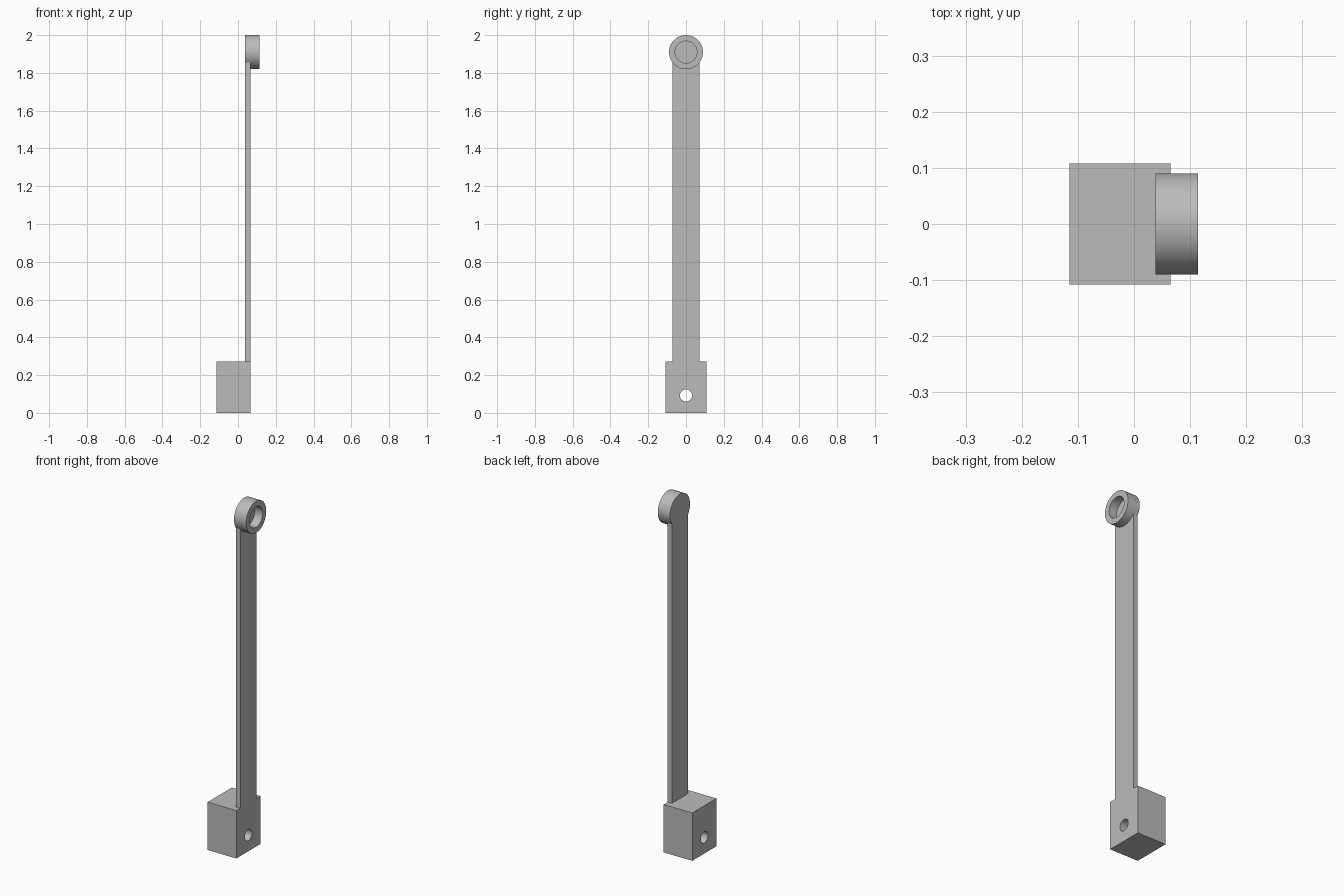
import bpy, bmesh, math

if "Cube" in bpy.data.objects:
    bpy.data.objects.remove(bpy.data.objects["Cube"])

X_BACK, X_FACE, X_RIM = 0.038, 0.065, 0.114   # plate back, plate face, ring rim
BOX_X, BOX_Y, BOX_TOP = -0.115, 0.108, 0.272
STRIP_Y = 0.072
EYE_Z, EYE_R, BORE_R = 1.91, 0.09, 0.058
SEG = 64

grey = bpy.data.materials.new("plain grey")
grey.diffuse_color = (0.5, 0.5, 0.5, 1)
grey.use_nodes = True
grey.node_tree.nodes["Principled BSDF"].inputs["Base Color"].default_value = grey.diffuse_color


def finish(name, bm):
    bmesh.ops.recalc_face_normals(bm, faces=bm.faces)
    mesh = bpy.data.meshes.new(name)
    bm.to_mesh(mesh)
    bm.free()
    ob = bpy.data.objects.new(name, mesh)
    bpy.context.collection.objects.link(ob)
    mesh.materials.append(grey)
    return ob


def prism(name, outline, x0, x1):
    """Extrude a (y, z) outline along x."""
    bm = bmesh.new()
    face = bm.faces.new([bm.verts.new((x0, y, z)) for y, z in outline])
    out = bmesh.ops.extrude_face_region(bm, geom=[face])
    verts = [v for v in out["geom"] if isinstance(v, bmesh.types.BMVert)]
    bmesh.ops.translate(bm, verts=verts, vec=(x1 - x0, 0, 0))
    return finish(name, bm)


def arc(r, z, a0, a1, n):
    return [(r * math.cos(a0 + (a1 - a0) * i / n), z + r * math.sin(a0 + (a1 - a0) * i / n))
            for i in range(n + 1)]


def smooth(ob):
    bpy.ops.object.select_all(action='DESELECT')
    ob.select_set(True)
    bpy.context.view_layer.objects.active = ob
    bpy.ops.object.shade_smooth_by_angle(angle=math.radians(30))


# Base block with a cross hole
block = prism("base_block", [(-BOX_Y, 0), (BOX_Y, 0), (BOX_Y, BOX_TOP), (-BOX_Y, BOX_TOP)],
              BOX_X, X_FACE)
cutter = prism("hole_cutter", arc(0.032, 0.092, 0, 2 * math.pi, 48)[:-1], -0.3, 0.3)
cutter.hide_render = True
cut = block.modifiers.new("hole", 'BOOLEAN')
cut.operation, cut.solver, cut.object = 'DIFFERENCE', 'EXACT', cutter
bpy.context.view_layer.objects.active = block
bpy.ops.object.modifier_apply(modifier=cut.name)
bpy.data.objects.remove(cutter)
smooth(block)

# Long flat arm with a round end
a = -math.acos(STRIP_Y / EYE_R)
outline = [(-STRIP_Y, BOX_TOP), (STRIP_Y, BOX_TOP)] + arc(EYE_R, EYE_Z, a, math.pi - a, 48)
smooth(prism("arm", outline, X_BACK, X_FACE))

# Raised ring standing on the round end
bm = bmesh.new()
loops = []
for r, x in ((EYE_R, X_FACE), (EYE_R, X_RIM), (BORE_R, X_RIM), (BORE_R, X_FACE)):
    loops.append([bm.verts.new((x, y, z)) for y, z in arc(r, EYE_Z, 0, 2 * math.pi, SEG)[:-1]])
for p, q in zip(loops, loops[1:]):
    for i in range(SEG):
        j = (i + 1) % SEG
        bm.faces.new((p[i], p[j], q[j], q[i]))
smooth(finish("eye_ring", bm))
